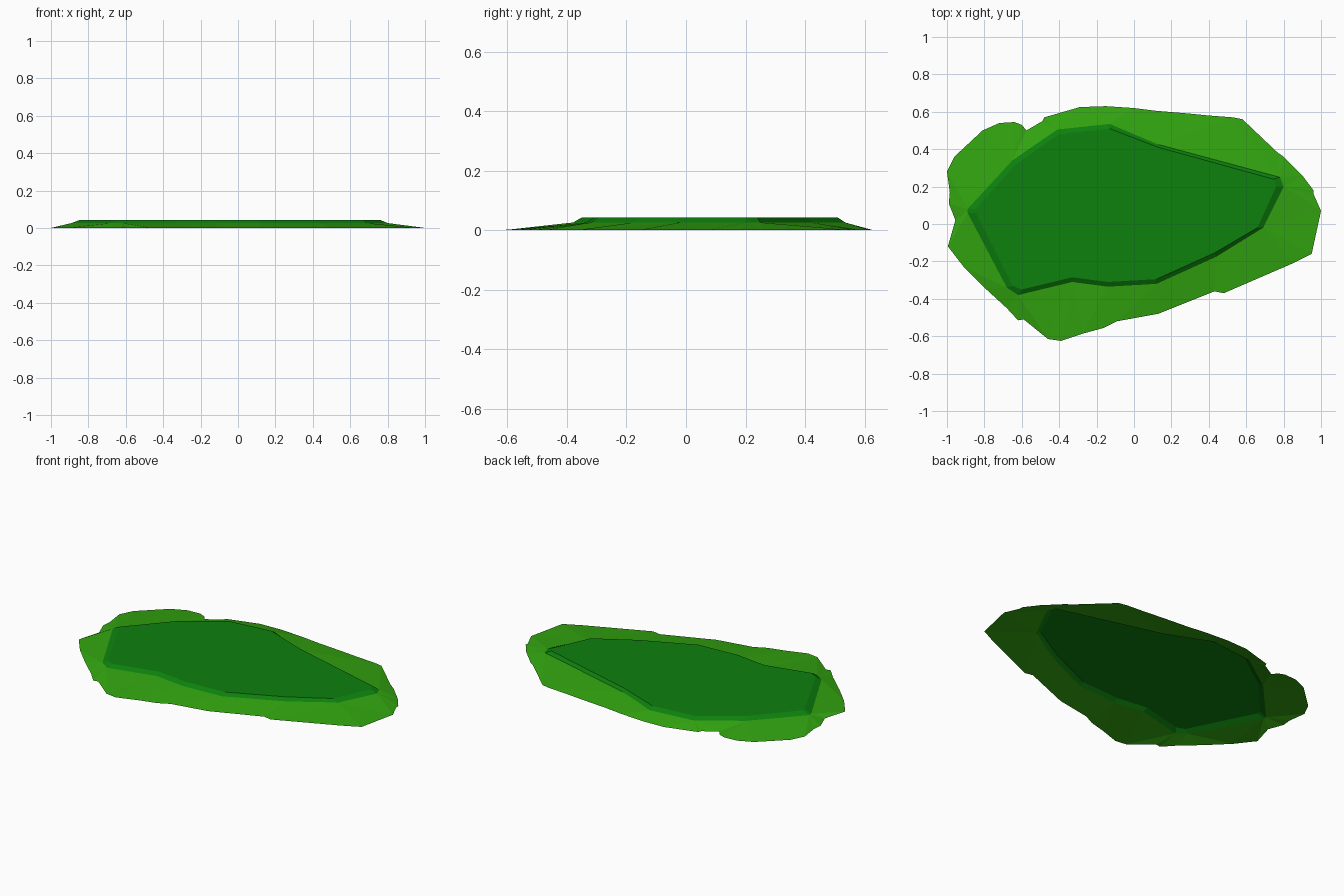
import bpy
import bmesh
from mathutils import Vector

default_cube = bpy.data.objects.get("Cube")
if default_cube:
    bpy.data.objects.remove(default_cube, do_unlink=True)

RIM_HEIGHT = 0.026
TOP_HEIGHT = 0.043

# Ragged ground outline, anticlockwise from the left end, in hundredths
GROUND = [(100, 7), (96, 16), (96, 18), (90, 26), (80, 36), (77, 38), (58, 56), (53, 57),
          (40, 58), (30, 59), (12, 60.5), (0, 62), (-15, 63), (-29, 62.5), (-48, 57),
          (-49, 55), (-57.5, 50), (-60, 53), (-64, 54.5), (-72, 54), (-81, 50), (-96, 36),
          (-100, 28), (-98.5, 17), (-99, 11), (-95.5, 2), (-99.5, -12), (-91, -23),
          (-80, -34), (-68, -45), (-62, -51.5), (-59, -51), (-46, -61.5), (-39, -62.5),
          (-27, -58.5), (-16, -55.5), (-9, -52), (13, -48), (43, -36), (48, -37),
          (85, -21), (95, -16)]

# Lower edge of the raised plateau, and its flat top with matching corners
RIM = [(80, 20), (78, 25), (13, 42.5), (-13, 53.5), (-41, 50.5), (-65, 34), (-89, 8),
       (-89, 6), (-68, -34), (-62, -38), (-33, -31), (-14, -33.5), (12, -32), (44, -17.5), (69, -2)]
TOP = [(76, 20), (74.5, 24), (13, 41), (-13, 51), (-40, 48), (-63, 32), (-84.5, 8),
       (-84.5, 6), (-65, -33), (-60, -35), (-33, -28.5), (-14, -31), (12, -29.5), (43, -15.5), (66, -2)]


def make_material(name, colour):
    mat = bpy.data.materials.new(name)
    mat.use_nodes = True
    mat.diffuse_color = colour
    mat.node_tree.nodes["Principled BSDF"].inputs["Base Color"].default_value = colour
    return mat


def add_ring(bm, outline, height):
    return [bm.verts.new(Vector((x, y, height * 100)) / 100) for x, y in outline]


def zip_rings(bm, outer, inner):
    """Join two closed rings of different counts along the shorter diagonals."""
    i = j = 0
    n, m = len(outer), len(inner)
    while i < n or j < m:
        a, b = outer[i % n], inner[j % m]
        next_a, next_b = outer[(i + 1) % n], inner[(j + 1) % m]
        step_outer = (next_a.co - b.co).length < (next_b.co - a.co).length
        if j == m or (i < n and step_outer):
            bm.faces.new((a, next_a, b))
            i += 1
        else:
            bm.faces.new((a, next_b, b))
            j += 1


def make_object(name, bm, mat):
    mesh = bpy.data.meshes.new(name)
    bm.to_mesh(mesh)
    bm.free()
    mesh.materials.append(mat)
    obj = bpy.data.objects.new(name, mesh)
    bpy.context.collection.objects.link(obj)
    return obj


light_grass = make_material("light grass green", (0.032, 0.376, 0.005, 1))
dark_grass = make_material("dark grass green", (0.004, 0.216, 0.004, 1))

# Sloping skirt, open underneath
bm = bmesh.new()
zip_rings(bm, add_ring(bm, GROUND, 0), add_ring(bm, RIM, RIM_HEIGHT))
make_object("grass_skirt", bm, light_grass)

# Raised plateau with a bevelled edge, open underneath
bm = bmesh.new()
rim = add_ring(bm, RIM, RIM_HEIGHT)
top = add_ring(bm, TOP, TOP_HEIGHT)
for k in range(len(rim)):
    n = (k + 1) % len(rim)
    bm.faces.new((rim[k], rim[n], top[n], top[k]))
bm.faces.new(top)
make_object("grass_plateau", bm, dark_grass)
